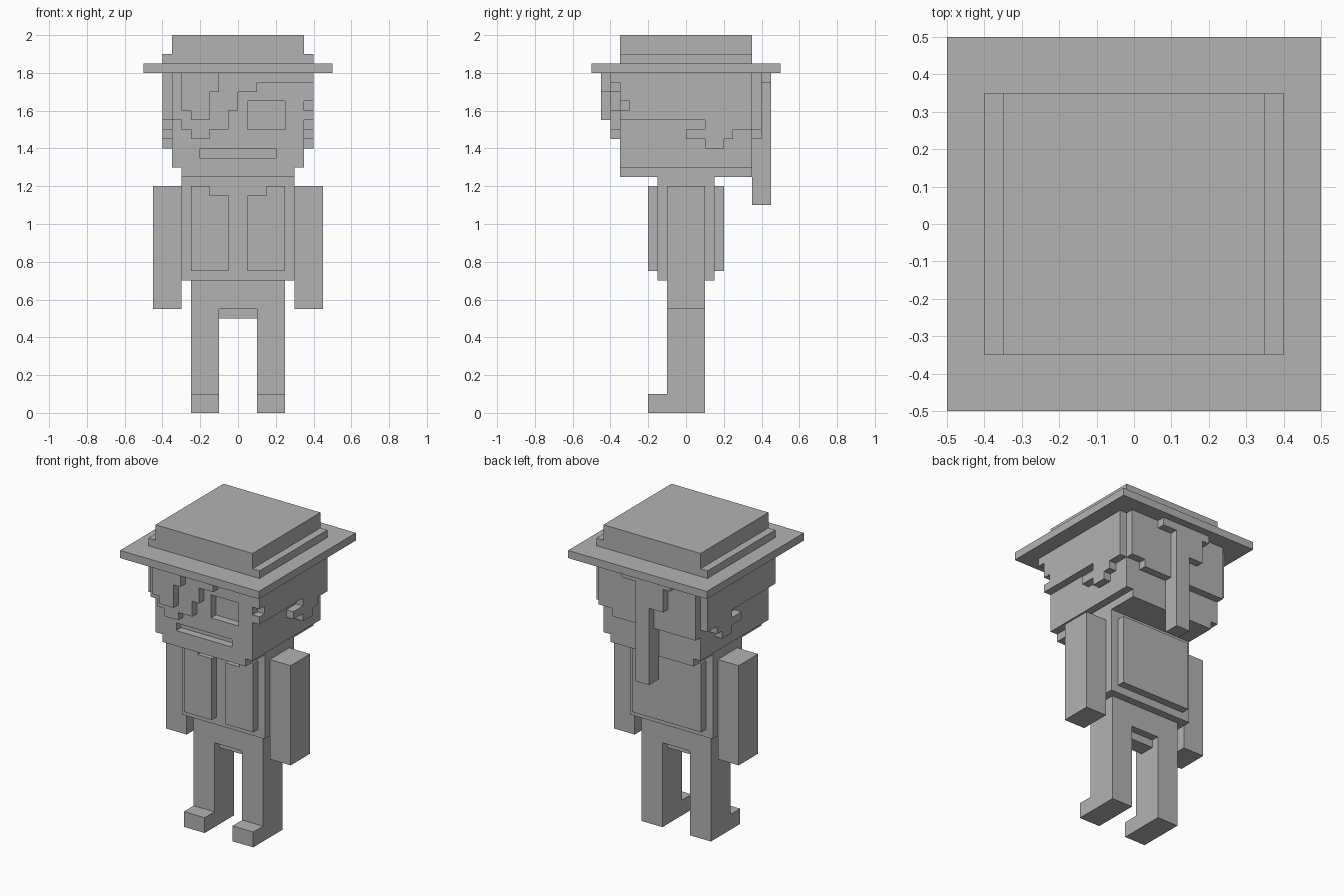
import bpy
import bmesh
from mathutils import Vector

cube = bpy.data.objects.get("Cube")
if cube:
    bpy.data.objects.remove(cube, do_unlink=True)

grey = bpy.data.materials.new("plain_grey")
grey.use_nodes = True
COLOUR = (0.45, 0.45, 0.45, 1)
grey.diffuse_color = COLOUR
grey.node_tree.nodes["Principled BSDF"].inputs["Base Color"].default_value = COLOUR


def prism(name, outline, axis, start, end):
    """Extrude an outline of (across, z) points along the x or y axis."""
    bm = bmesh.new()
    if axis == "y":
        points = [(a, start, z) for a, z in outline]
        shift = Vector((0, end - start, 0))
    else:
        points = [(start, a, z) for a, z in outline]
        shift = Vector((end - start, 0, 0))
    face = bm.faces.new([bm.verts.new(p) for p in points])
    grown = bmesh.ops.extrude_face_region(bm, geom=[face], use_keep_orig=True)
    moved = [g for g in grown["geom"] if isinstance(g, bmesh.types.BMVert)]
    bmesh.ops.translate(bm, verts=moved, vec=shift)
    bmesh.ops.recalc_face_normals(bm, faces=bm.faces)
    mesh = bpy.data.meshes.new(name)
    bm.to_mesh(mesh)
    bm.free()
    mesh.materials.append(grey)
    obj = bpy.data.objects.new(name, mesh)
    bpy.context.collection.objects.link(obj)
    return obj


def box(name, x, y, z):
    corners = [(x[0], z[0]), (x[1], z[0]), (x[1], z[1]), (x[0], z[1])]
    return prism(name, corners, "y", *y)


def fringe(name, left, steps, y, top=1.8):
    """Hanging layer: each step is (right edge, bottom height)."""
    outline, edge = [(left, top)], left
    for right, low in steps:
        outline += [(edge, low), (right, low)]
        edge = right
    outline.append((edge, top))
    return prism(name, outline, "y", *y)


def carve(obj, cutters):
    for cutter in cutters:
        cutter.hide_render = True
        mod = obj.modifiers.new("carve", "BOOLEAN")
        mod.operation, mod.object, mod.solver = "DIFFERENCE", cutter, "EXACT"
    bpy.context.view_layer.update()
    graph = bpy.context.evaluated_depsgraph_get()
    mesh = bpy.data.meshes.new_from_object(obj.evaluated_get(graph))
    obj.modifiers.clear()
    obj.data = mesh
    for cutter in cutters:
        bpy.data.objects.remove(cutter, do_unlink=True)


# Hat
box("hat_brim", (-.5, .5), (-.5, .5), (1.8, 1.85))
box("hat_band", (-.4, .4), (-.35, .35), (1.85, 1.9))
box("hat_crown", (-.35, .35), (-.35, .35), (1.85, 2))

# Head with sunken eye and mouth
head = prism("head", [(-.3, 1.25), (.3, 1.25), (.3, 1.3), (.35, 1.3), (.35, 1.8),
                      (-.35, 1.8), (-.35, 1.3), (-.3, 1.3)], "y", -.35, .35)
carve(head, [box("eye_cutter", (.05, .25), (-.5, -.3), (1.5, 1.65)),
             box("mouth_cutter", (-.2, .2), (-.5, -.3), (1.35, 1.4))])

# Front hair in two stepped layers
fringe("fringe_inner", -.35, [(-.3, 1.55), (-.25, 1.5), (-.15, 1.45), (-.05, 1.5),
                              (0, 1.6), (.1, 1.7), (.4, 1.75)], (-.4, -.35))
fringe("fringe_outer", -.3, [(-.25, 1.6), (-.15, 1.55), (-.1, 1.7)], (-.45, -.4))

# Side hair, curling under the ears
curl = [(.1, 1.55), (.1, 1.5), (0, 1.5), (0, 1.45), (.1, 1.45), (.1, 1.4), (.2, 1.4),
        (.2, 1.45), (.25, 1.45), (.25, 1.5), (.35, 1.5), (.35, 1.8), (-.35, 1.8)]
notch = [(-.35, 1.65), (-.3, 1.65), (-.3, 1.6), (-.35, 1.6)]
prism("left_side_hair", curl + notch + [(-.35, 1.55)], "x", .35, .4)
prism("right_side_hair", curl + [(-.35, 1.55)], "x", -.4, -.35)

# Back hair and hanging tail
fringe("back_hair", -.35, [(.25, 1.45), (.35, 1.5)], (.35, .4))
fringe("tail_top", -.2, [(-.15, 1.75), (-.05, 1.6), (.05, 1.45), (.15, 1.75)], (.4, .45))
box("tail", (-.05, .05), (.35, .45), (1.1, 1.45))

# Body, open vest and hips
box("torso", (-.3, .3), (-.15, .15), (.7, 1.25))
box("vest_back", (-.25, .25), (.15, .2), (.75, 1.2))
box("hips", (-.25, .25), (-.1, .1), (.55, .7))
box("crotch", (-.1, .1), (-.05, .05), (.5, .55))

# Paired parts
for side, s in (("left", 1), ("right", -1)):
    vest = [(.05, .75), (.25, .75), (.25, 1.2), (.15, 1.2), (.15, 1.15), (.05, 1.15)]
    prism(side + "_vest_front", [(s * x, z) for x, z in vest], "y", -.2, -.15)
    box(side + "_arm", (s * .3, s * .45), (-.1, .1), (.55, 1.2))
    leg = [(-.2, 0), (.1, 0), (.1, .55), (-.1, .55), (-.1, .1), (-.2, .1)]
    prism(side + "_leg", leg, "x", s * .1, s * .25)
